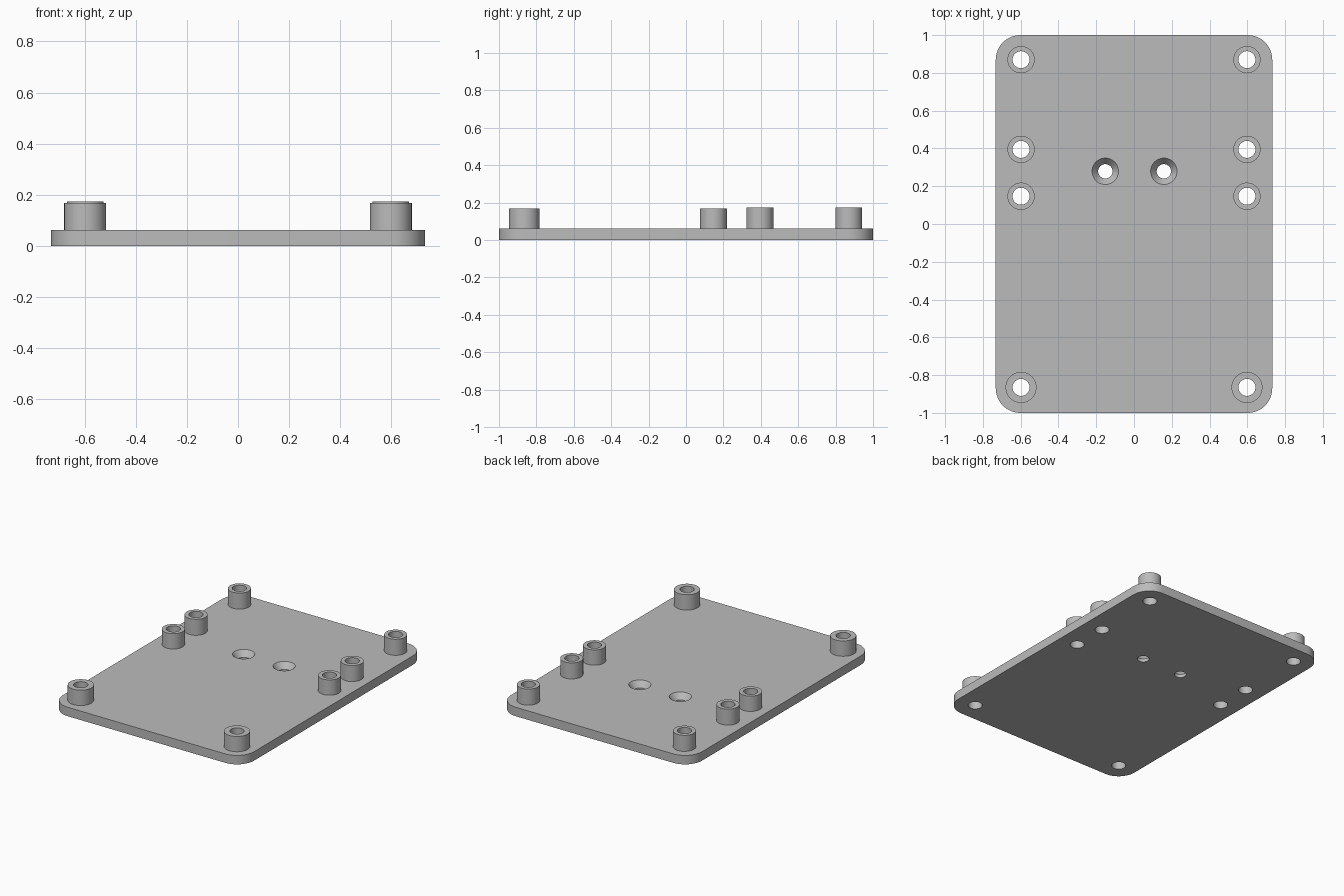
import bpy
import bmesh
from math import cos, sin, pi, radians

cube = bpy.data.objects.get("Cube")
if cube:
    bpy.data.objects.remove(cube, do_unlink=True)

GREY = (0.5, 0.5, 0.5, 1)
grey = bpy.data.materials.new("plain_grey")
grey.diffuse_color = GREY
grey.use_nodes = True
grey.node_tree.nodes["Principled BSDF"].inputs["Base Color"].default_value = GREY

THICK = 0.062
HALF_X, HALF_Y, CORNER = 0.732, 1.0, 0.13
POST_X, BORE = 0.598, 0.045
SIDES = 48


def make_object(name, bm):
    bmesh.ops.recalc_face_normals(bm, faces=bm.faces)
    mesh = bpy.data.meshes.new(name)
    bm.to_mesh(mesh)
    bm.free()
    mesh.materials.append(grey)
    obj = bpy.data.objects.new(name, mesh)
    bpy.context.collection.objects.link(obj)
    return obj


def smooth(obj):
    obj.data.shade_smooth()
    obj.data.set_sharp_from_angle(angle=radians(30))


def lathe(bm, profile, x, y, closed):
    """Revolve (radius, height) points about a vertical axis at x, y."""
    rings = [[bm.verts.new((x + r * cos(2 * pi * i / SIDES),
                            y + r * sin(2 * pi * i / SIDES), z))
              for i in range(SIDES)] for r, z in profile]
    pairs = list(zip(rings, rings[1:]))
    if closed:
        pairs.append((rings[-1], rings[0]))
    else:
        bm.faces.new(rings[0])
        bm.faces.new(rings[-1])
    for a, b in pairs:
        for i in range(SIDES):
            j = (i + 1) % SIDES
            bm.faces.new((a[i], a[j], b[j], b[i]))


# Posts: y position, outer radius, top height
posts = {
    "front": (-0.865, 0.082, 0.168),
    "middle_front": (0.147, 0.072, 0.168),
    "middle_back": (0.395, 0.072, 0.173),
    "back": (0.87, 0.072, 0.173),
}

# Base plate with rounded corners
bm = bmesh.new()
outline = []
for k, (sx, sy) in enumerate([(1, 1), (-1, 1), (-1, -1), (1, -1)]):
    for i in range(13):
        a = (k + i / 12) * pi / 2
        outline.append(bm.verts.new((sx * (HALF_X - CORNER) + CORNER * cos(a),
                                     sy * (HALF_Y - CORNER) + CORNER * sin(a), 0)))
bottom = bm.faces.new(outline)
top = bmesh.ops.extrude_face_region(bm, geom=[bottom], use_keep_orig=True)
bmesh.ops.translate(bm, vec=(0, 0, THICK),
                    verts=[v for v in top["geom"] if isinstance(v, bmesh.types.BMVert)])
plate = make_object("base_plate", bm)

# Cutter for the post bores and the two countersunk screw holes
bm = bmesh.new()
for y, _, _ in posts.values():
    for x in (-POST_X, POST_X):
        lathe(bm, [(BORE, -0.05), (BORE, 0.1)], x, y, False)
for x in (-0.152, 0.158):
    lathe(bm, [(0.038, -0.05), (0.038, 0.022), (0.07, THICK), (0.07, 0.1)],
          x, 0.279, False)
cutter = make_object("hole_cutter", bm)
cutter.hide_render = True

cut = plate.modifiers.new("holes", 'BOOLEAN')
cut.operation = 'DIFFERENCE'
cut.solver = 'EXACT'
cut.object = cutter
bpy.context.view_layer.objects.active = plate
bpy.ops.object.modifier_apply(modifier=cut.name)
bpy.data.objects.remove(cutter, do_unlink=True)
smooth(plate)

# Hollow standoff posts, mirrored on both sides
for name, (y, radius, height) in posts.items():
    for side, x in (("left", POST_X), ("right", -POST_X)):
        bm = bmesh.new()
        lathe(bm, [(BORE, THICK), (radius, THICK), (radius, height), (BORE, height)],
              x, y, True)
        smooth(make_object(f"{name}_{side}_post", bm))
